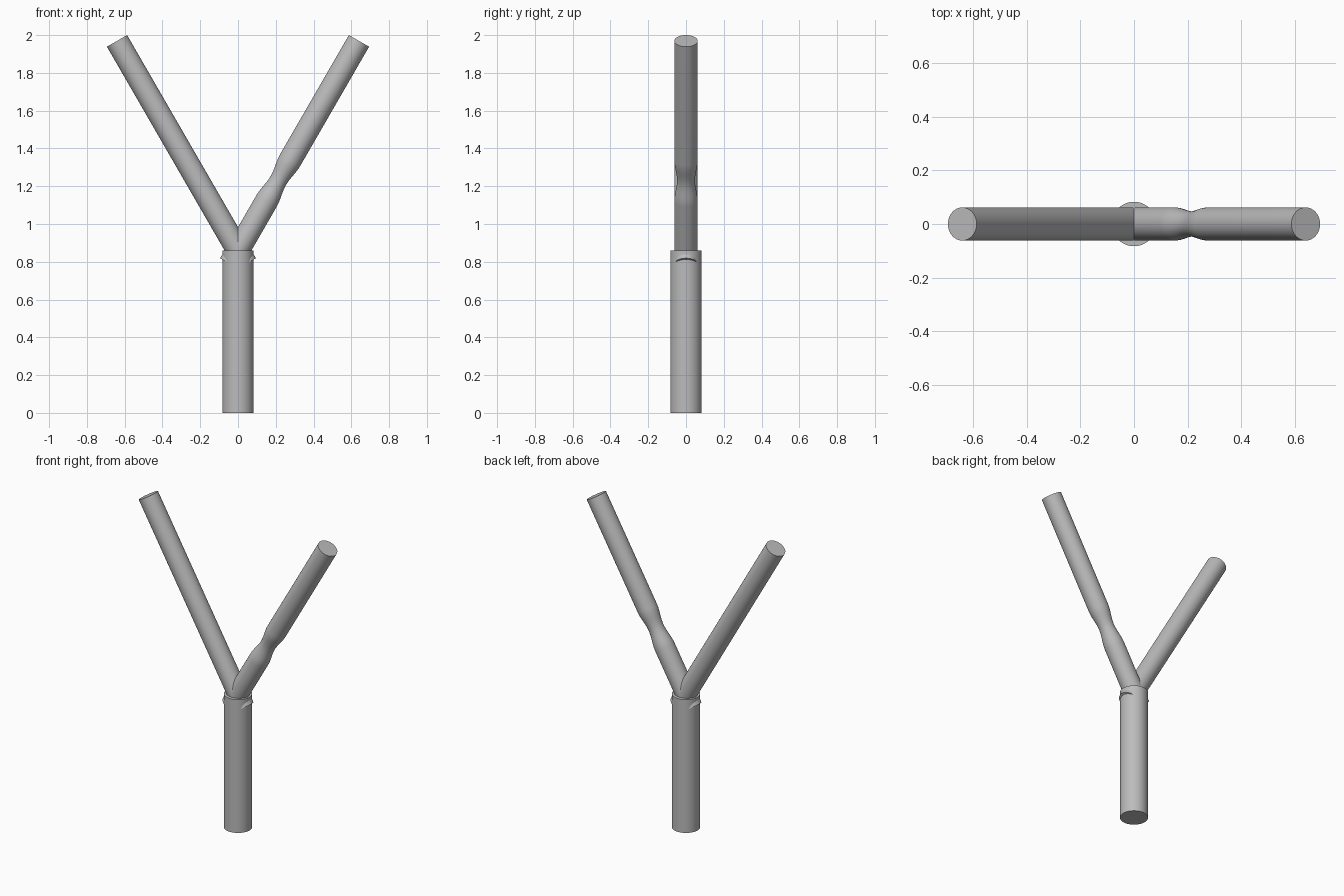
import bpy, bmesh, math
from mathutils import Matrix, Vector

cube = bpy.data.objects.get("Cube")
if cube:
    bpy.data.objects.remove(cube, do_unlink=True)

SIDES = 64
TRUNK_R, BRANCH_R = 0.083, 0.0617
FORK_Z, BRANCH_LEN = 0.86, 1.281
TILT = math.radians(30)

grey = bpy.data.materials.new("plain_grey")
grey.use_nodes = True
colour = (0.5, 0.5, 0.5, 1)
grey.diffuse_color = colour
grey.node_tree.nodes["Principled BSDF"].inputs["Base Color"].default_value = colour


def tube(name, rings, matrix=Matrix()):
    """Capped round tube through (height, radius) rings."""
    bm = bmesh.new()
    loops = []
    for h, r in rings:
        angles = [2 * math.pi * i / SIDES for i in range(SIDES)]
        loops.append([bm.verts.new((r * math.cos(a), r * math.sin(a), h)) for a in angles])
    for low, high in zip(loops, loops[1:]):
        for i in range(SIDES):
            j = (i + 1) % SIDES
            bm.faces.new((low[i], low[j], high[j], high[i]))
    bm.faces.new(loops[0][::-1])
    bm.faces.new(loops[-1])
    bm.transform(matrix)
    mesh = bpy.data.meshes.new(name)
    bm.to_mesh(mesh)
    bm.free()
    mesh.materials.append(grey)
    obj = bpy.data.objects.new(name, mesh)
    bpy.context.collection.objects.link(obj)
    bpy.ops.object.select_all(action="DESELECT")
    obj.select_set(True)
    bpy.context.view_layer.objects.active = obj
    bpy.ops.object.shade_smooth_by_angle(angle=math.radians(35))
    return obj


def fork(side):
    """Frame at the fork, tilted outwards to the given side."""
    return Matrix.Translation(Vector((0, 0, FORK_Z))) @ Matrix.Rotation(side * TILT, 4, "Y")


# Upright trunk
tube("trunk", [(0, TRUNK_R), (FORK_Z, TRUNK_R)])

# Straight branch, its root poking through the far side of the trunk
ends = [(-TRUNK_R, BRANCH_R), (BRANCH_LEN, BRANCH_R)]
tube("right_branch", ends, fork(-1))

# Branch with a smooth narrowed waist
start, finish, depth, steps = 0.30, 0.555, 0.0145, 24
waist = []
for k in range(steps + 1):
    u = k / steps
    pinch = depth * (1 - math.cos(2 * math.pi * u)) / 2
    waist.append((start + (finish - start) * u, BRANCH_R - pinch))
tube("left_branch", [ends[0]] + waist + [ends[1]], fork(1))
